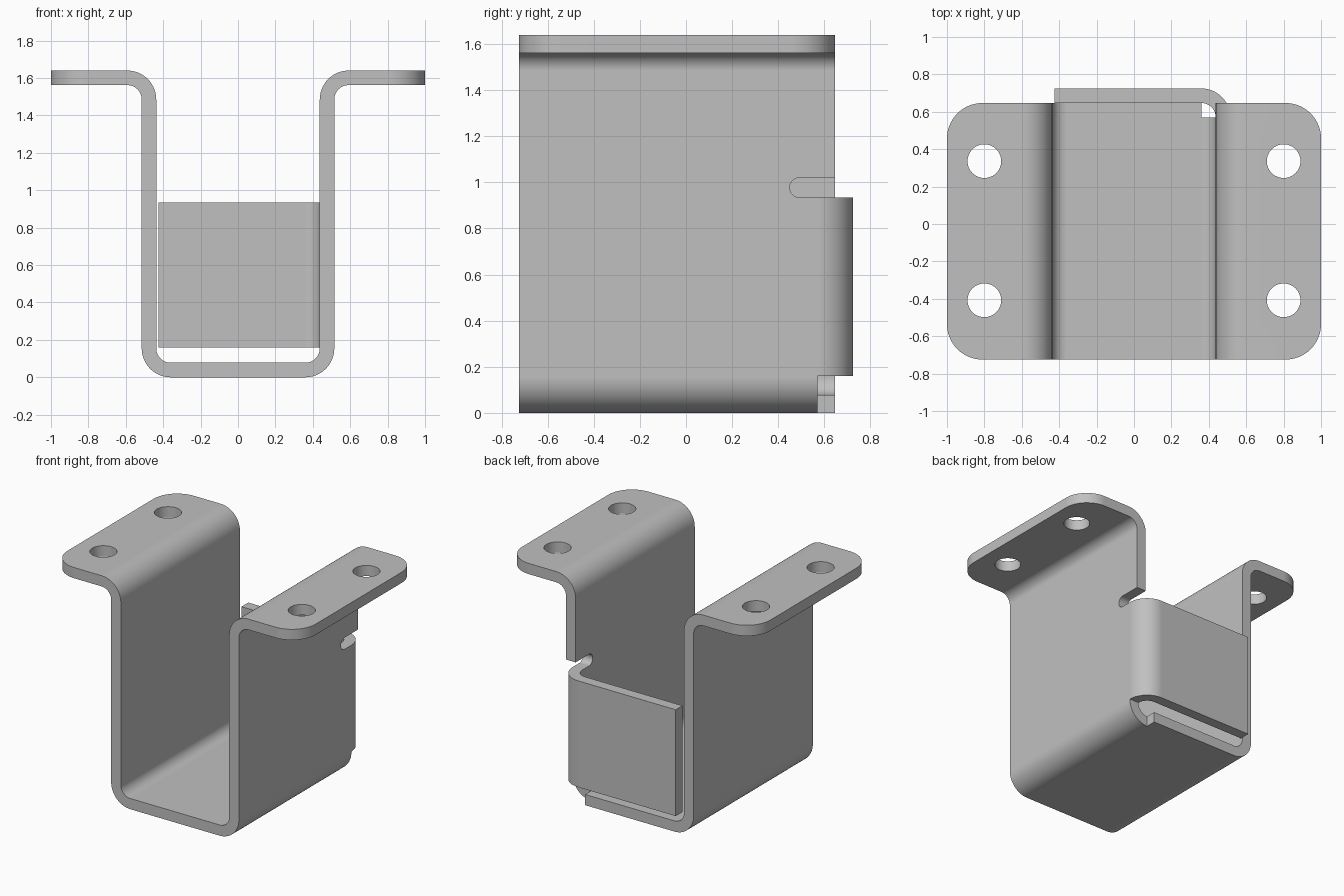
import bpy
import bmesh
import math

if "Cube" in bpy.data.objects:
    bpy.data.objects.remove(bpy.data.objects["Cube"], do_unlink=True)

# Sheet metal dimensions
THICK = 0.078
R_OUT = 0.155
R_IN = R_OUT - THICK
BEND_X = 0.36
FLANGE_BEND_X = BEND_X + R_IN + R_OUT
HEIGHT = 1.64
FRONT, BACK = -0.725, 0.647
TAB_Y = 0.57
TAB_LOW, TAB_TOP, SLOT_TOP = 0.16, 0.935, 1.02

steel = bpy.data.materials.new("plain grey steel")
steel.use_nodes = True
grey = (0.53, 0.53, 0.53, 1)
steel.diffuse_color = grey
steel.node_tree.nodes["Principled BSDF"].inputs["Base Color"].default_value = grey


def arc(cx, cy, r, start, end, steps=14):
    angles = [math.radians(start + (end - start) * i / steps) for i in range(steps + 1)]
    return [(cx + r * math.cos(a), cy + r * math.sin(a)) for a in angles]


def prism(name, outline, low, high, axis="z"):
    """Extrude a closed outline along an axis."""
    place = {"x": lambda u, v, d: (d, u, v),
             "y": lambda u, v, d: (u, d, v),
             "z": lambda u, v, d: (u, v, d)}[axis]
    bm = bmesh.new()
    bottom = [bm.verts.new(place(u, v, low)) for u, v in outline]
    top = [bm.verts.new(place(u, v, high)) for u, v in outline]
    bm.faces.new(bottom)
    bm.faces.new(top)
    for i in range(len(outline)):
        j = (i + 1) % len(outline)
        bm.faces.new((bottom[i], bottom[j], top[j], top[i]))
    bmesh.ops.recalc_face_normals(bm, faces=bm.faces)
    mesh = bpy.data.meshes.new(name)
    bm.to_mesh(mesh)
    bm.free()
    mesh.materials.append(steel)
    obj = bpy.data.objects.new(name, mesh)
    bpy.context.collection.objects.link(obj)
    return obj


def combine(target, other, operation):
    """Apply a boolean and discard the helper."""
    bpy.context.view_layer.objects.active = target
    mod = target.modifiers.new("boolean", "BOOLEAN")
    mod.object = other
    mod.operation = operation
    mod.solver = "EXACT"
    bpy.ops.object.modifier_apply(modifier=mod.name)
    bpy.data.objects.remove(other, do_unlink=True)


def rectangle(u0, v0, u1, v1):
    return [(u0, v0), (u1, v0), (u1, v1), (u0, v1)]


# Folded channel with two outward flanges
bend_z = HEIGHT - R_OUT
half = arc(BEND_X, R_OUT, R_OUT, -90, 0)
half += arc(FLANGE_BEND_X, bend_z, R_IN, 180, 90)
half += [(1.1, HEIGHT - THICK), (1.1, HEIGHT)]
half += arc(FLANGE_BEND_X, bend_z, R_OUT, 90, 180)
half += arc(BEND_X, R_OUT, R_IN, 0, -90)
profile = half + [(-x, z) for x, z in reversed(half)]
bracket = prism("bracket", profile, -0.9, 0.9, "y")

# Rounded flange corners
r = 0.19
plan = (arc(1 - r, BACK - r, r, 0, 90) + arc(r - 1, BACK - r, r, 90, 180)
        + arc(r - 1, FRONT + r, r, 180, 270) + arc(1 - r, FRONT + r, r, 270, 360))
combine(bracket, prism("plan", plan, -0.2, 1.9), "INTERSECT")

# Mounting holes
for x in (-0.8, 0.8):
    for y in (0.336, -0.408):
        circle = arc(x, y, 0.09, 0, 360, 48)[:-1]
        combine(bracket, prism("hole", circle, 1.3, 1.9), "DIFFERENCE")

# Relief notch and round-ended slot beside the tab
notch = rectangle(BEND_X, TAB_Y, 0.56, 0.8)
combine(bracket, prism("notch", notch, -0.2, TAB_TOP + 0.02), "DIFFERENCE")
slot_r = (SLOT_TOP - TAB_TOP) / 2
slot = arc(0.45 + slot_r, TAB_TOP + slot_r, slot_r, 90, 270, 20)
slot += [(0.8, TAB_TOP), (0.8, SLOT_TOP)]
combine(bracket, prism("slot", slot, 0.3, 0.56, "x"), "DIFFERENCE")

# Tab folded across the back from the left wall
tab = arc(BEND_X, TAB_Y, R_OUT, 0, 90)
tab += [(-0.425, TAB_Y + R_OUT), (-0.425, TAB_Y + R_IN)]
tab += arc(BEND_X, TAB_Y, R_IN, 90, 0)
combine(bracket, prism("tab", tab, TAB_LOW, TAB_TOP), "UNION")

# Smooth bends, crisp sheet edges
bpy.ops.object.select_all(action="DESELECT")
bracket.select_set(True)
bpy.context.view_layer.objects.active = bracket
bpy.ops.object.shade_smooth_by_angle(angle=math.radians(30))
weighted = bracket.modifiers.new("even shading", "WEIGHTED_NORMAL")
weighted.keep_sharp = True
